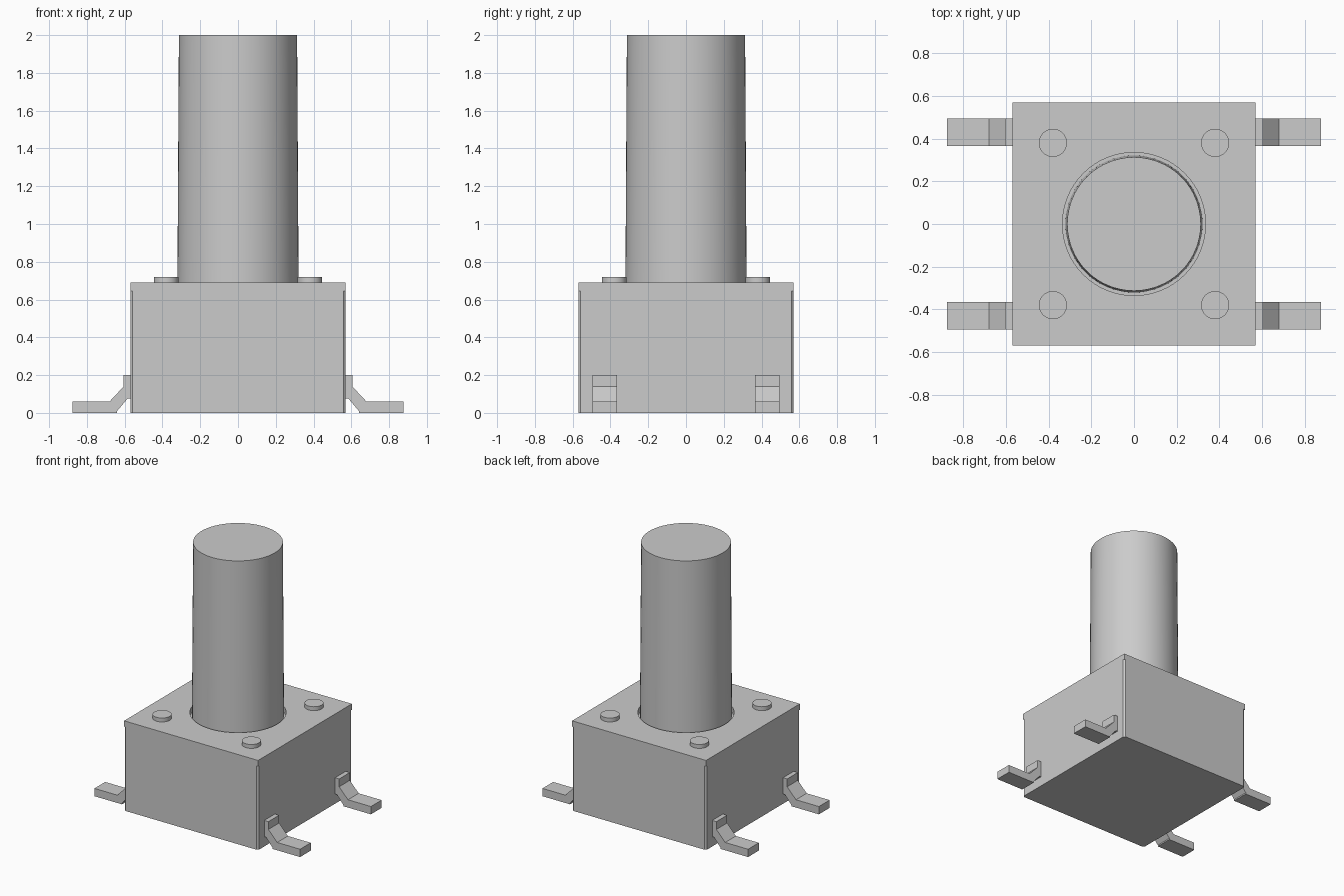
import bpy
import bmesh

old = bpy.data.objects.get("Cube")
if old:
    bpy.data.objects.remove(old, do_unlink=True)

grey = bpy.data.materials.new("plain grey")
grey.use_nodes = True
colour = (0.6, 0.6, 0.6, 1)
grey.diffuse_color = colour
grey.node_tree.nodes["Principled BSDF"].inputs["Base Color"].default_value = colour

HALF = 0.57      # half width of the housing
TOP = 0.69       # top of the housing
LIP = 0.645      # underside of the cover plate


def finish(name, bm):
    bmesh.ops.recalc_face_normals(bm, faces=bm.faces)
    mesh = bpy.data.meshes.new(name)
    bm.to_mesh(mesh)
    bm.free()
    mesh.materials.append(grey)
    obj = bpy.data.objects.new(name, mesh)
    bpy.context.collection.objects.link(obj)
    return obj


def prism(name, outline, place, offset):
    """Extrude a 2D outline, mapped to 3D by place, along offset."""
    bm = bmesh.new()
    face = bm.faces.new([bm.verts.new(place(a, b)) for a, b in outline])
    new = bmesh.ops.extrude_face_region(bm, geom=[face])["geom"]
    verts = [v for v in new if isinstance(v, bmesh.types.BMVert)]
    bmesh.ops.translate(bm, verts=verts, vec=offset)
    return finish(name, bm)


def cylinder(name, x, y, z0, z1, r0, r1, sides):
    bm = bmesh.new()
    bmesh.ops.create_cone(bm, cap_ends=True, segments=sides,
                          radius1=r0, radius2=r1, depth=z1 - z0)
    bmesh.ops.translate(bm, verts=bm.verts, vec=(x, y, (z0 + z1) / 2))
    obj = finish(name, bm)
    bpy.ops.object.select_all(action="DESELECT")
    obj.select_set(True)
    bpy.context.view_layer.objects.active = obj
    bpy.ops.object.shade_smooth_by_angle()
    return obj


# Housing with slightly relieved vertical corners
c = HALF - 0.012
corners = [(-c, -HALF), (c, -HALF), (HALF, -c), (HALF, c),
           (c, HALF), (-c, HALF), (-HALF, c), (-HALF, -c)]
prism("housing", corners, lambda a, b: (a, b, 0), (0, 0, LIP))

# Square cover plate with a round opening
square = [(-HALF, -HALF), (HALF, -HALF), (HALF, HALF), (-HALF, HALF)]
cover = prism("cover_plate", square, lambda a, b: (a, b, LIP), (0, 0, TOP - LIP))
cutter = cylinder("opening_cutter", 0, 0, LIP - 0.1, TOP + 0.1, 0.335, 0.335, 64)
cutter.hide_render = True
cutter.hide_viewport = True
cut = cover.modifiers.new("opening", "BOOLEAN")
cut.operation = "DIFFERENCE"
cut.solver = "EXACT"
cut.object = cutter
bpy.context.view_layer.update()
result = bpy.data.meshes.new_from_object(
    cover.evaluated_get(bpy.context.evaluated_depsgraph_get()))
cover.modifiers.clear()
cover.data = result
bpy.data.objects.remove(cutter, do_unlink=True)

# Tall, slightly tapered plunger
cylinder("plunger", 0, 0, LIP, 2.0, 0.321, 0.313, 64)

# Rivets and bent leads, one of each per corner
lead = [(0.56, 0.2), (0.605, 0.2), (0.605, 0.14), (0.68, 0.06), (0.875, 0.06),
        (0.875, 0), (0.64, 0), (0.64, 0.01), (0.585, 0.075), (0.56, 0.075)]
for sx, side in ((1, "left"), (-1, "right")):
    for sy, end in ((1, "back"), (-1, "front")):
        cylinder(f"{end}_{side}_rivet", sx * 0.38, sy * 0.38,
                 TOP - 0.02, 0.72, 0.066, 0.066, 32)
        prism(f"{end}_{side}_lead", lead,
              lambda a, b: (sx * a, sy * 0.43 - 0.065, b), (0, 0.13, 0))
